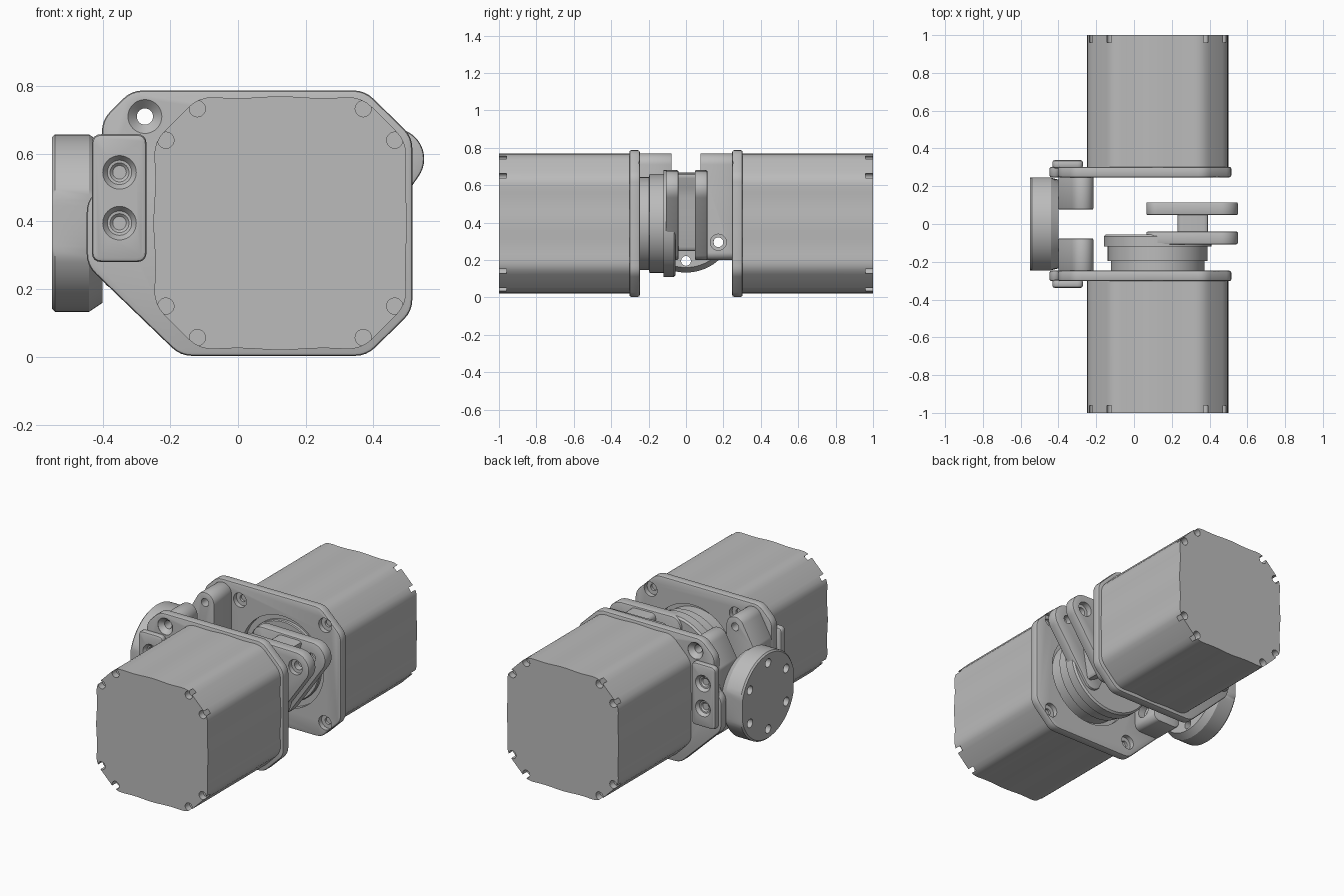
import bpy, bmesh, math
from mathutils import Vector
from mathutils.geometry import convex_hull_2d

if "Cube" in bpy.data.objects:
    bpy.data.objects.remove(bpy.data.objects["Cube"])

grey = bpy.data.materials.new("machined_grey")
grey.use_nodes = True
COLOUR = (0.5, 0.5, 0.5, 1)
grey.diffuse_color = COLOUR
grey.node_tree.nodes["Principled BSDF"].inputs["Base Color"].default_value = COLOUR

CX, CZ = 0.125, 0.395      # motor axis


def loft(bm, rings):
    """Skin a stack of equal-length closed rings and cap both ends."""
    vs = [[bm.verts.new(p) for p in ring] for ring in rings]
    n = len(vs[0])
    for a, b in zip(vs, vs[1:]):
        for i in range(n):
            j = (i + 1) % n
            bm.faces.new((a[i], a[j], b[j], b[i]))
    bm.faces.new(vs[0])
    bm.faces.new(vs[-1])


def circle(u, v, r, n=40):
    return [(u + r * math.cos(math.tau * i / n), v + r * math.sin(math.tau * i / n))
            for i in range(n)]


def place(axis, u, v, d):
    """Axis y takes (x, z); axis x takes (y, z)."""
    return (u, d, v) if axis == "y" else (d, u, v)


def turned(bm, axis, u, v, profile, n=40, clip=None):
    """Turned solid from (distance along axis, radius) pairs."""
    rings = []
    for d, r in profile:
        pts = circle(u, v, r, n)
        if clip:
            pts = [(max(-clip, min(clip, a)), b) for a, b in pts]
        rings.append([place(axis, a, b, d) for a, b in pts])
    loft(bm, rings)


def prism(bm, pts, y0, y1):
    loft(bm, [[(x, y, z) for x, z in pts] for y in (y0, y1)])


def rounded(pts, r, steps=4):
    """Round every corner of an outline."""
    out = []
    for i, p in enumerate(pts):
        p = Vector(p)
        a, b = Vector(pts[i - 1]) - p, Vector(pts[(i + 1) % len(pts)]) - p
        p0 = p + a.normalized() * min(r, a.length * 0.45)
        p1 = p + b.normalized() * min(r, b.length * 0.45)
        for k in range(steps + 1):
            t = k / steps
            out.append(tuple(p0 * (1 - t) ** 2 + p * 2 * t * (1 - t) + p1 * t * t))
    return out


def rect(x0, x1, z0, z1):
    return [(x0, z0), (x1, z0), (x1, z1), (x0, z1)]


def hull(circles):
    pts = [p for c in circles for p in circle(*c)]
    return [pts[i] for i in convex_hull_2d(pts)]


def to_mesh(name, build):
    bm = bmesh.new()
    build(bm)
    bmesh.ops.recalc_face_normals(bm, faces=bm.faces)
    me = bpy.data.meshes.new(name)
    bm.to_mesh(me)
    bm.free()
    ob = bpy.data.objects.new(name, me)
    bpy.context.collection.objects.link(ob)
    return ob


def part(name, build, cut=None, bevel=0):
    """Build a part, soften its edges, drill it and bake the result."""
    ob = to_mesh(name, build)
    if bevel:
        m = ob.modifiers.new("soften", "BEVEL")
        m.width, m.segments, m.limit_method = bevel, 2, "ANGLE"
        m.angle_limit = math.radians(50)
    cutter = None
    if cut:
        cutter = to_mesh(name + "_cutter", cut)
        cutter.hide_render = True
        m = ob.modifiers.new("drill", "BOOLEAN")
        m.operation, m.solver, m.object = "DIFFERENCE", "EXACT", cutter
    dg = bpy.context.evaluated_depsgraph_get()
    me = bpy.data.meshes.new_from_object(ob.evaluated_get(dg))
    ob.modifiers.clear()
    ob.data = me
    if cutter:
        bpy.data.objects.remove(cutter)
    me.materials.clear()
    me.materials.append(grey)
    me.shade_smooth()
    me.set_sharp_from_angle(angle=math.radians(32))
    return ob


# Motor outline: chamfered square with gently wavy sides
side = [(-0.24, 0.374), (-0.12, 0.368), (0, 0.376), (0.12, 0.368), (0.24, 0.374)]
motor_outline = []
for k in range(4):
    c, s = round(math.cos(k * math.pi / 2)), round(math.sin(k * math.pi / 2))
    motor_outline += [(CX + h * c - t * s, CZ + h * s + t * c) for t, h in side]
motor_outline = rounded(motor_outline, 0.045)

# Flange outline with the ear that carries the bracket
flange_outline = rounded([(-0.17, 0.003), (0.38, 0.003), (0.515, 0.135), (0.515, 0.65),
                          (0.375, 0.787), (-0.315, 0.787), (-0.402, 0.70), (-0.402, 0.50),
                          (-0.447, 0.46), (-0.447, 0.27)], 0.035)
PAD_BOLTS = [(-0.35, 0.545), (-0.35, 0.395)]
LUG = (-0.275, 0.71)
signs = (-1, 1)

for s, end in zip(signs, ("front", "rear")):
    def motor_holes(bm):
        for a in signs:
            for b in signs:
                for u, v in ((0.245, 0.338), (0.338, 0.245)):
                    turned(bm, "y", CX + a * u, CZ + b * v,
                           [(s * 0.96, 0.024), (s * 1.1, 0.024)], 20)

    def flange_holes(bm):
        turned(bm, "y", CX, CZ, [(s * 0.2, 0.275), (s * 0.28, 0.275)], 64)
        turned(bm, "y", *LUG, [(s * 0.2, 0.024), (s * 0.275, 0.024),
                               (s * 0.301, 0.05), (s * 0.4, 0.05)])
        for a in signs:
            for b in signs:
                turned(bm, "y", CX + a * 0.285, CZ + b * 0.295,
                       [(s * 0.2, 0.043), (s * 0.275, 0.043), (s * 0.276, 0.02),
                        (s * 0.29, 0.02)], 24)

    def pad_holes(bm):
        for x, z in PAD_BOLTS:
            turned(bm, "y", x, z, [(s * 0.31, 0.02), (s * 0.318, 0.028),
                                   (s * 0.319, 0.036), (s * 0.34, 0.051), (s * 0.4, 0.051)])

    def bracket_holes(bm):
        turned(bm, "y", *LUG, [(s * 0.05, 0.024), (s * 0.28, 0.024)])
        turned(bm, "x", s * 0.173, 0.295, [(-0.6, 0.026), (-0.26, 0.026),
                                           (-0.259, 0.043), (-0.1, 0.043)])

    part(end + "_motor", lambda bm: prism(bm, motor_outline, s * 0.29, s), motor_holes)
    part(end + "_flange", lambda bm: prism(bm, flange_outline, s * 0.247, s * 0.303),
         flange_holes, 0.01)
    part(end + "_bolt_pad", lambda bm: prism(
        bm, rounded(rect(-0.432, -0.27, 0.28, 0.658), 0.03), s * 0.295, s * 0.338),
        pad_holes, 0.012)

    # Bracket arm: block against the hub and a round lug above it
    arm_outline = hull([(*LUG, 0.06), (-0.36, 0.6, 0.04), (-0.36, 0.24, 0.04),
                        (-0.255, 0.24, 0.04)])
    part(end + "_bracket_arm", lambda bm: prism(bm, arm_outline, s * 0.077, s * 0.25),
         bracket_holes, 0.006)

# Side hub with a ring of six holes
def hub_holes(bm):
    for k in range(6):
        a = math.radians(90 + 60 * k)
        turned(bm, "x", 0.2 * math.cos(a), CZ + 0.2 * math.sin(a),
               [(-0.6, 0.026), (-0.3, 0.026)], 24)


part("side_hub", lambda bm: turned(
    bm, "x", 0, CZ, [(-0.55, 0.253), (-0.541, 0.262), (-0.44, 0.262), (-0.4, 0.235)],
    96, 0.245), hub_holes)

# Bearing face inside the rear flange
part("rear_bearing_face", lambda bm: turned(
    bm, "y", CX, CZ, [(0.29, 0.24), (0.262, 0.24), (0.257, 0.235)], 64))

# Output hub of the front motor
part("output_hub", lambda bm: turned(
    bm, "y", CX, CZ, [(-0.285, 0.248), (-0.197, 0.248), (-0.196, 0.264), (-0.12, 0.264),
                      (-0.119, 0.285), (-0.065, 0.285), (-0.055, 0.275)], 80))

# Clevis: two triangular arms and the web between them
arm = hull([(0.46, 0.585, 0.09), (0.125, 0.62, 0.06), (0.27, 0.26, 0.06)])


def pivot_hole(bm):
    turned(bm, "y", 0.46, 0.585, [(-0.2, 0.045), (-0.08, 0.045), (-0.079, 0.026),
                                  (0.079, 0.026), (0.08, 0.045), (0.2, 0.045)])


for name, y0, y1 in (("front", -0.108, -0.04), ("rear", 0.047, 0.115)):
    part(name + "_clevis_arm", lambda bm: prism(bm, arm, y0, y1), pivot_hole, 0.008)
web = rounded([(0.23, 0.28), (0.31, 0.24), (0.34, 0.42), (0.36, 0.56), (0.4, 0.665),
               (0.23, 0.668)], 0.03)
part("clevis_web", lambda bm: prism(bm, web, -0.05, 0.055))
